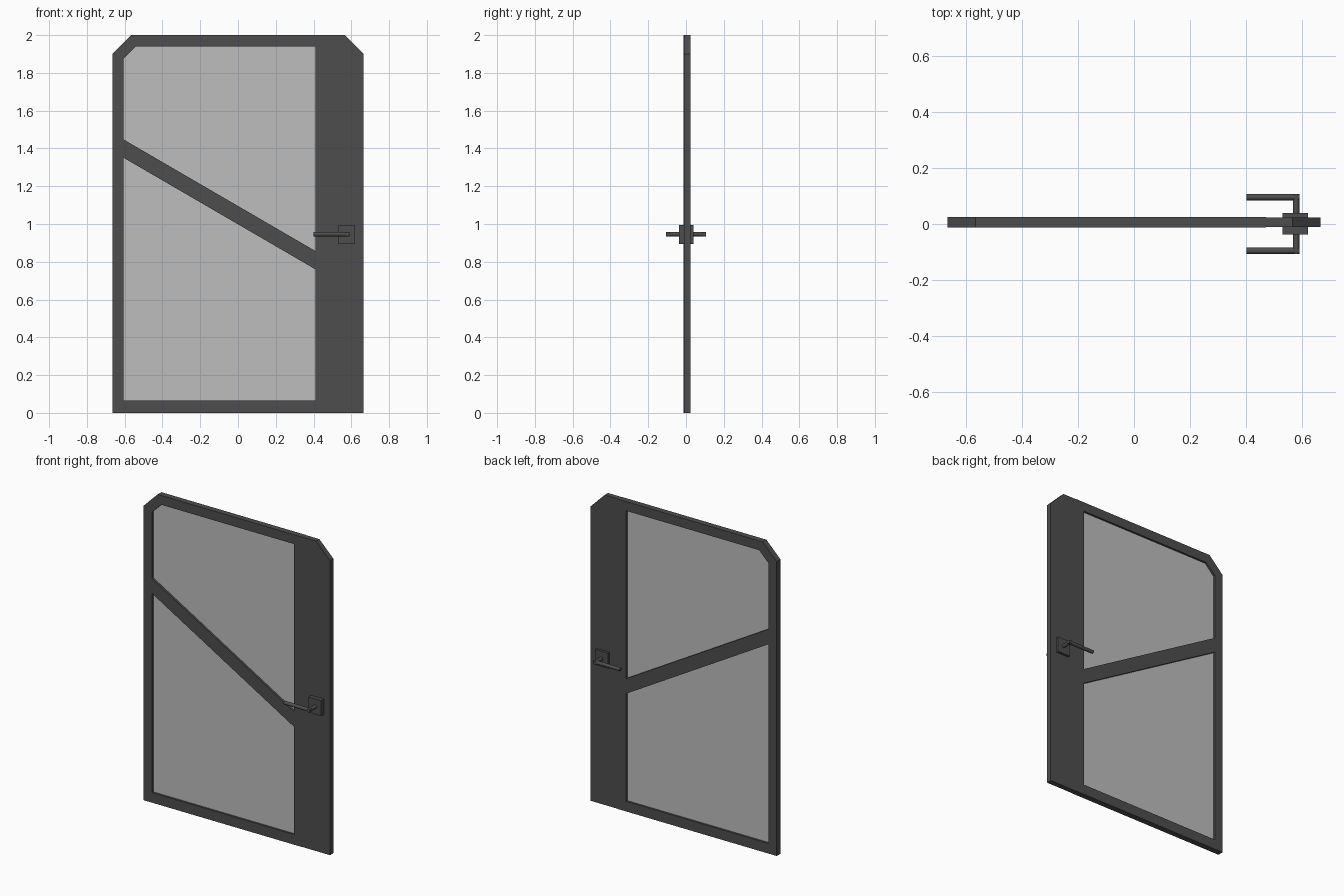
import bpy, bmesh, math
from mathutils import Vector

cube = bpy.data.objects.get("Cube")
if cube:
    bpy.data.objects.remove(cube, do_unlink=True)


def material(name, grey):
    mat = bpy.data.materials.new(name)
    mat.use_nodes = True
    colour = (grey, grey, grey, 1)
    mat.diffuse_color = colour
    mat.node_tree.nodes["Principled BSDF"].inputs["Base Color"].default_value = colour
    return mat


DARK = material("dark grey metal", 0.075)
GLASS = material("pale grey glass", 0.51)


def finish(name, mesh, mat):
    mesh.materials.clear()
    mesh.materials.append(mat)
    for p in mesh.polygons:
        p.material_index = 0
    obj = bpy.data.objects.new(name, mesh)
    bpy.context.collection.objects.link(obj)
    return obj


def slab(name, outlines, y0, y1, mat):
    """Extrude x/z outlines along y; outlines inside the first become holes."""
    curve = bpy.data.curves.new(name, "CURVE")
    curve.dimensions = "2D"
    curve.fill_mode = "BOTH"
    curve.extrude = (y1 - y0) / 2
    for outline in outlines:
        spline = curve.splines.new("POLY")
        spline.points.add(len(outline) - 1)
        for point, (x, z) in zip(spline.points, outline):
            point.co = (x, z, 0, 1)
        spline.use_cyclic_u = True
    temp = bpy.data.objects.new(name + " outline", curve)
    bpy.context.collection.objects.link(temp)
    deps = bpy.context.evaluated_depsgraph_get()
    mesh = bpy.data.meshes.new_from_object(temp.evaluated_get(deps))
    bpy.data.objects.remove(temp, do_unlink=True)
    bm = bmesh.new()
    bm.from_mesh(mesh)
    bmesh.ops.remove_doubles(bm, verts=bm.verts, dist=0.0001)
    for v in bm.verts:
        x, z, d = v.co
        v.co = (x, (y0 + y1) / 2 - d, z)
    bmesh.ops.recalc_face_normals(bm, faces=bm.faces)
    for f in bm.faces:
        f.smooth = False
    bm.to_mesh(mesh)
    bm.free()
    return finish(name, mesh, mat)


def rod(name, start, end, radius):
    start, end = Vector(start), Vector(end)
    axis = end - start
    bm = bmesh.new()
    bmesh.ops.create_cone(bm, cap_ends=True, segments=16, radius1=radius,
                          radius2=radius, depth=axis.length)
    mesh = bpy.data.meshes.new(name)
    bm.to_mesh(mesh)
    bm.free()
    obj = finish(name, mesh, DARK)
    obj.location = (start + end) / 2
    obj.rotation_euler = axis.to_track_quat("Z", "Y").to_euler()
    bpy.ops.object.select_all(action="DESELECT")
    obj.select_set(True)
    bpy.context.view_layer.objects.active = obj
    bpy.ops.object.shade_smooth_by_angle(angle=math.radians(40))
    return obj


FRONT, BACK = -0.013, 0.025
SIDE, SEAM, TOP, CHAMFER = 0.665, 0.47, 2.0, 0.1
LEFT, RIGHT, LOW, HIGH = -0.605, 0.41, 0.065, 1.94

# Glazed leaf, with the diagonal rail left between the two openings
upper = [(LEFT, 1.447), (RIGHT, 0.857), (RIGHT, HIGH), (-0.54, HIGH), (LEFT, 1.875)]
lower = [(LEFT, LOW), (RIGHT, LOW), (RIGHT, 0.76), (LEFT, 1.35)]
leaf = [(-SIDE, 0), (SEAM, 0), (SEAM, TOP), (CHAMFER - SIDE, TOP),
        (-SIDE, TOP - CHAMFER)]
slab("door_frame", [leaf, upper, lower], FRONT, BACK, DARK)
slab("upper_glass", [upper], 0, 0.012, GLASS)
slab("lower_glass", [lower], 0, 0.012, GLASS)

# Solid lock-side panel, a hair thinner so its seam reads
panel = [(SEAM, 0), (SIDE, 0), (SIDE, TOP - CHAMFER), (SIDE - CHAMFER, TOP), (SEAM, TOP)]
slab("lock_panel", [panel], FRONT + 0.002, BACK - 0.002, DARK)

# Handle plates, stems and levers on both faces
plate = [(0.53, 0.895), (0.62, 0.895), (0.62, 0.995), (0.53, 0.995)]
slab("front_handle_plate", [plate], -0.037, FRONT + 0.004, DARK)
slab("back_handle_plate", [plate], BACK - 0.004, 0.039, DARK)
R, PIVOT, HEIGHT = 0.0115, 0.578, 0.946
for side, s in (("front", -1), ("back", 1)):
    reach = s * (0.107 - R)
    rod(side + "_handle_stem", (PIVOT, s * 0.03, HEIGHT), (PIVOT, s * 0.107, HEIGHT), R)
    rod(side + "_handle_lever", (0.40, reach, HEIGHT), (PIVOT + R, reach, HEIGHT), R)
